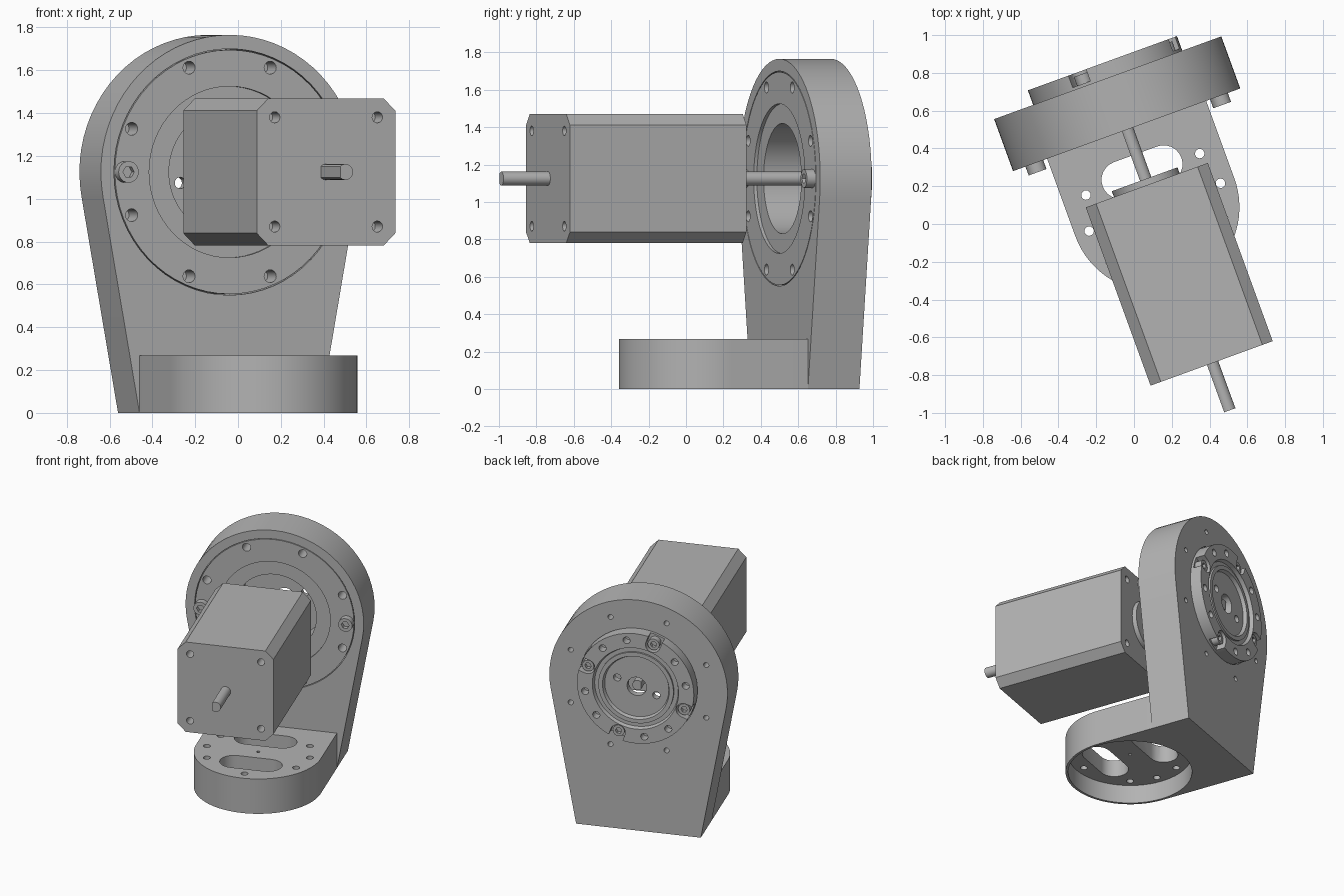
import bpy, bmesh, math
from mathutils import Matrix, Vector

if "Cube" in bpy.data.objects:
    bpy.data.objects.remove(bpy.data.objects["Cube"])

TURN = Matrix.Rotation(math.radians(20), 4, 'Z')   # whole assembly is turned
CX, CZ = 0.134, 1.125                              # gear axis
BY = 0.046                                         # centre of the round base
FRONT, BACK = 0.482, 0.775                         # faces of the upright plate

grey = bpy.data.materials.new("machined_grey")
grey.use_nodes = True
grey.diffuse_color = (0.45, 0.45, 0.45, 1)
grey.node_tree.nodes["Principled BSDF"].inputs["Base Color"].default_value = grey.diffuse_color


def arc(cx, cy, r, start, end, n):
    """Points along an arc, angles in degrees."""
    pts = []
    for i in range(n + 1):
        a = math.radians(start + (end - start) * i / n)
        pts.append((cx + r * math.cos(a), cy + r * math.sin(a)))
    return pts


def circle(cx, cy, r, n=32):
    return arc(cx, cy, r, 0, 360, n)[:-1]


def polar(r, deg, cx=CX, cy=CZ):
    a = math.radians(deg)
    return cx + r * math.cos(a), cy + r * math.sin(a)


def make(name, solids):
    """Mesh object from prisms: (outline, axis, low, high)."""
    bm = bmesh.new()
    for outline, axis, lo, hi in solids:
        place = (lambda a, b, h: (a, h, b)) if axis == 'Y' else (lambda a, b, h: (a, b, h))
        ends = [[bm.verts.new(place(a, b, h)) for a, b in outline] for h in (lo, hi)]
        bm.faces.new(ends[0])
        bm.faces.new(ends[1])
        n = len(outline)
        for i in range(n):
            j = (i + 1) % n
            bm.faces.new((ends[0][i], ends[0][j], ends[1][j], ends[1][i]))
    return to_object(name, bm)


def lathe(name, profile, n=64):
    """Closed ring profile (radius, depth) turned about the gear axis."""
    bm = bmesh.new()
    rings = []
    for k in range(n):
        a = math.tau * k / n
        rings.append([bm.verts.new((CX + r * math.cos(a), y, CZ + r * math.sin(a))) for r, y in profile])
    m = len(profile)
    for k in range(n):
        p, q = rings[k], rings[(k + 1) % n]
        for i in range(m):
            j = (i + 1) % m
            bm.faces.new((p[i], p[j], q[j], q[i]))
    return to_object(name, bm)


def to_object(name, bm):
    bmesh.ops.recalc_face_normals(bm, faces=bm.faces)
    mesh = bpy.data.meshes.new(name)
    bm.to_mesh(mesh)
    bm.free()
    mesh.materials.append(grey)
    obj = bpy.data.objects.new(name, mesh)
    bpy.context.collection.objects.link(obj)
    return obj


def cut(obj, solids):
    cutter = make("cutter", solids)
    cutter.hide_render = True
    mod = obj.modifiers.new("cut", 'BOOLEAN')
    mod.operation, mod.solver, mod.object = 'DIFFERENCE', 'EXACT', cutter
    bpy.context.view_layer.objects.active = obj
    bpy.ops.object.modifier_apply(modifier=mod.name)
    bpy.data.objects.remove(cutter)


parts = []
RIM = [22.5 + 45 * k for k in range(8)]
NOTCHES = [20 + 90 * k for k in range(4)]

# Upright plate: round head with straight tangent sides
R, HALF = 0.64, 0.448
tangent = math.degrees(math.atan2(-CZ, HALF) + math.acos(R / math.hypot(HALF, CZ)))
plate = make("upright_plate", [(
    [(CX - HALF, 0), (CX + HALF, 0)] + arc(CX, CZ, R, tangent, 180 - tangent, 40), 'Y', FRONT, BACK)])
cut(plate, [(circle(CX, CZ, 0.575, 64), 'Y', 0.4, 0.66)])
cut(plate, [(circle(CX, CZ, 0.424, 64), 'Y', 0.6, 0.9)])
cut(plate, [(circle(*polar(0.527, a), 0.019, 16), 'Y', 0.6, 0.9) for a in RIM])
parts.append(plate)

# Round-nosed base with a pocket below, two slots and bolt holes
base = make("base_foot", [(
    [(CX + HALF, FRONT + 0.01), (CX - HALF, FRONT + 0.01)] + arc(CX, BY, HALF, 180, 360, 40),
    'Z', 0, 0.267)])
cut(base, [(circle(CX, BY, 0.43, 64), 'Z', -0.1, 0.14)])
openings = [circle(CX, BY, 0.012, 12)]
openings += [circle(*polar(0.37, a, CX, BY), 0.025, 16) for a in (0, 30, 90, 150, 180, 210, 270, 330)]
for s in (-1, 1):
    y = BY + s * 0.198
    openings.append(arc(CX + 0.122, y, 0.1, -90, 90, 12) + arc(CX - 0.122, y, 0.1, 90, 270, 12))
cut(base, [(o, 'Z', 0.05, 0.4) for o in openings])
parts.append(base)

# Gear unit: mounting ring, deep cup and stepped output disc
gear = lathe("gear_unit", [
    (0.57, FRONT), (0.57, 0.66), (0.42, 0.66), (0.42, 0.857), (0.31, 0.857), (0.3, 0.83),
    (0.27, 0.83), (0.27, 0.845), (0.24, 0.845), (0.23, 0.82), (0.07, 0.82), (0.07, 0.77),
    (0.295, 0.77), (0.295, 0.5), (0.4, 0.5), (0.4, FRONT)])
cut(gear, [(circle(*polar(0.527, a), 0.03, 16), 'Y', 0.4, 0.6) for a in RIM])
cut(gear, [(circle(*polar(0.15, a), 0.027, 16), 'Y', 0.7, 0.9) for a in (20, 200)])
cut(gear, [(circle(*polar(0.367, 20 + 30 * k), 0.026, 16), 'Y', 0.79, 0.9) for k in range(12) if k % 3])
notches = []
for a in NOTCHES:
    cx, cz = polar(0.367, a)
    ox, oz = polar(0.1, a, 0, 0)
    u = arc(cx, cz, 0.053, a + 90, a + 270, 12)
    notches.append((u + [(u[-1][0] + ox, u[-1][1] + oz), (u[0][0] + ox, u[0][1] + oz)], 'Y', 0.79, 0.9))
cut(gear, notches)
parts.append(gear)

# Socket bolts: two on the front ring, four in the output notches
for i, a in enumerate((0, 180)):
    c = polar(0.52, a)
    bolt = make(f"front_bolt_{i + 1}", [(circle(*c, 0.05, 24), 'Y', 0.432, 0.5)])
    cut(bolt, [(circle(*c, 0.028, 6), 'Y', 0.4, 0.465)])
    parts.append(bolt)
for i, a in enumerate(NOTCHES):
    c = polar(0.367, a)
    bolt = make(f"output_bolt_{i + 1}", [(circle(*c, 0.042, 24), 'Y', 0.78, 0.84)])
    cut(bolt, [(circle(*c, 0.023, 6), 'Y', 0.81, 0.9)])
    parts.append(bolt)

# Motor body: square block with chamfered long edges and corner screw holes
H, CH, M0, M1 = 0.344, 0.058, -0.834, 0.17
outline = []
for sx, sz in ((1, 1), (-1, 1), (-1, -1), (1, -1)):
    pair = [(CX + sx * H, CZ + sz * (H - CH)), (CX + sx * (H - CH), CZ + sz * H)]
    outline += pair if sx * sz > 0 else pair[::-1]
motor = make("motor_body", [(outline, 'Y', M0, M1)])
screws = [circle(CX + sx * 0.255, CZ + sz * 0.255, 0.026, 16) for sx in (-1, 1) for sz in (-1, 1)]
cut(motor, [(s, 'Y', lo, hi) for s in screws for lo, hi in ((M0 - 0.1, M0 + 0.1), (M1 - 0.1, M1 + 0.1))])
parts.append(motor)

# Motor pilot boss and flat-sided shafts
parts.append(make("motor_pilot", [(circle(CX, CZ, 0.185, 48), 'Y', M1 - 0.01, M1 + 0.033)]))
flat_sided = arc(CX, CZ, 0.037, -135, 135, 24)
parts.append(make("rear_shaft", [(flat_sided, 'Y', -1.1, M0 + 0.01)]))
parts.append(make("drive_shaft", [(flat_sided, 'Y', M1, 0.8)]))

# Turn the assembly and shade curved surfaces smooth
bpy.ops.object.select_all(action='DESELECT')
for obj in parts:
    obj.data.transform(TURN)
    obj.select_set(True)
bpy.context.view_layer.objects.active = plate
bpy.ops.object.shade_smooth_by_angle(angle=math.radians(30))
